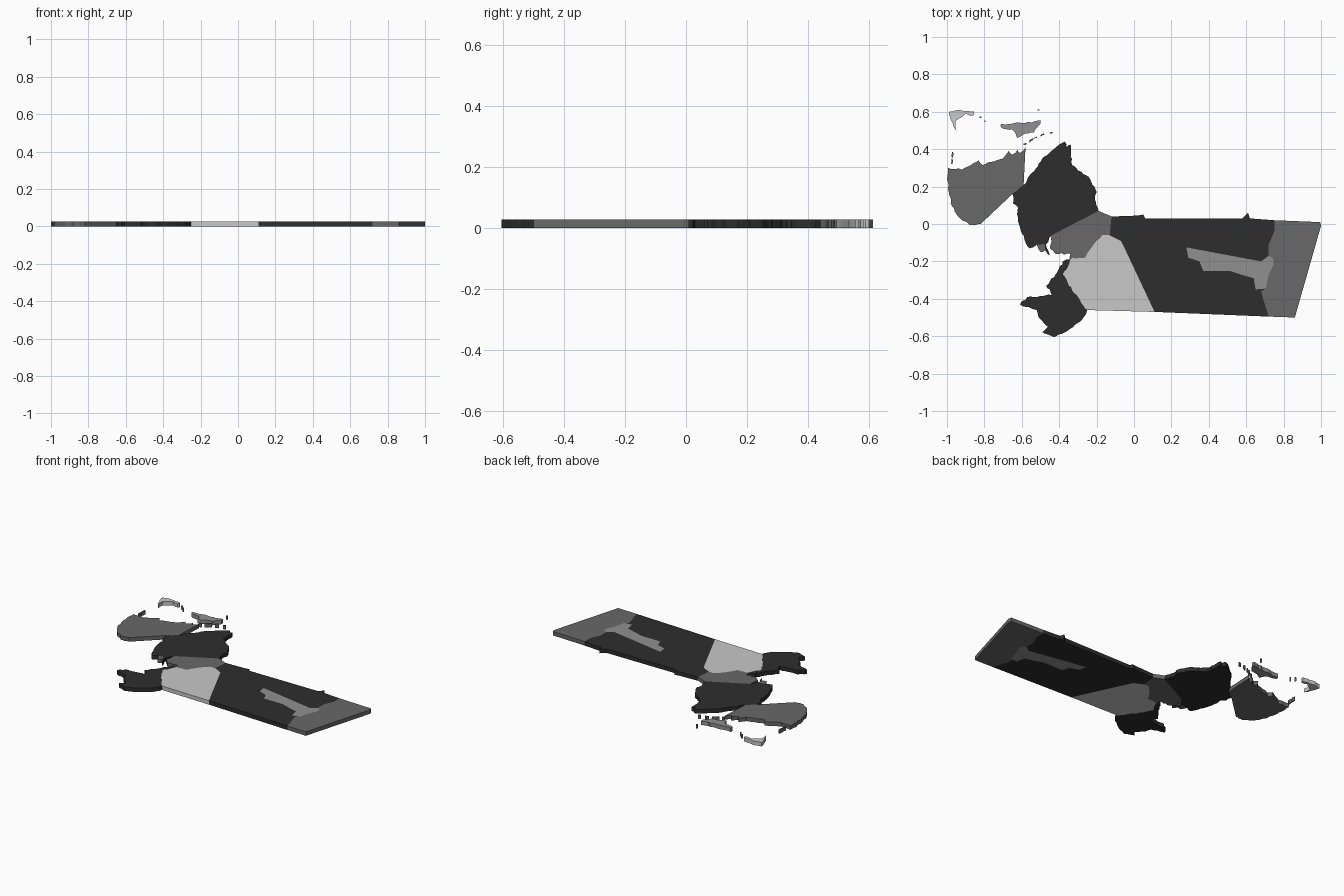
import bpy, bmesh, math, random
from mathutils import Vector

if "Cube" in bpy.data.objects:
    bpy.data.objects.remove(bpy.data.objects["Cube"])

random.seed(7)
THICK = 0.027


def material(name, v):
    m = bpy.data.materials.new(name)
    m.diffuse_color = (v, v, v, 1)
    m.use_nodes = True
    m.node_tree.nodes["Principled BSDF"].inputs["Base Color"].default_value = m.diffuse_color
    return m


CHARCOAL = material("charcoal", 0.027)
GREY = material("mid grey", 0.138)
PALE = material("light grey", 0.28)
SILVER = material("silver", 0.58)
WOBBLE = [random.uniform(-0.5, 0.5) for _ in range(211)]


def coast(a, b):
    """Points from a towards b; short western edges become a ragged shoreline.
    The wobble depends only on the edge, so neighbouring regions still match."""
    lo, hi = sorted((a, b))
    dx, dy = hi[0] - lo[0], hi[1] - lo[1]
    length = math.hypot(dx, dy)
    if length < 2 or length > 19 or (lo[0] + hi[0]) / 2 > -18:
        return [a]
    start = int(abs(lo[0] * 31 + lo[1] * 17 + hi[0] * 13 + hi[1] * 7))
    n = max(2, int(length / 1.5))
    inner = []
    for i in range(1, n):
        t, w = i / n, WOBBLE[(start + i) % len(WOBBLE)]
        inner.append((lo[0] + dx * t - dy / length * w,
                      lo[1] + dy * t + dx / length * w))
    return [a] + (inner if lo == a else inner[::-1])


def region(name, mat, pts):
    """Flat slab from an outline given in hundredths of a unit."""
    outline = []
    for i, p in enumerate(pts):
        outline += coast(p, pts[(i + 1) % len(pts)])
    bm = bmesh.new()
    face = bm.faces.new([bm.verts.new((x / 100, y / 100, 0)) for x, y in outline])
    ext = bmesh.ops.extrude_face_region(bm, geom=[face], use_keep_orig=True)
    for v in ext["geom"]:
        if isinstance(v, bmesh.types.BMVert):
            v.co.z = THICK
    bmesh.ops.recalc_face_normals(bm, faces=bm.faces)
    bmesh.ops.triangulate(bm, faces=[f for f in bm.faces if len(f.verts) > 4])
    me = bpy.data.meshes.new(name)
    bm.to_mesh(me)
    bm.free()
    me.materials.append(mat)
    ob = bpy.data.objects.new(name, me)
    bpy.context.collection.objects.link(ob)


# Large eastern plain, wrapped round the inner patch
patch_west = [(70.5, -34.5), (65, -35), (64, -29), (57, -27), (51, -25), (37, -25),
              (35, -20), (29, -18), (28, -12.5), (68, -20), (72, -17)]
region("eastern_plain", CHARCOAL,
       [(-12, 4), (-13, -6), (-7, -9), (-5, -13), (11, -47), (72, -49.5), (69, -40), (68, -36)]
       + patch_west +
       [(72, -11), (75, -4), (75, 2), (62, 3), (61, 6), (59, 4), (58, 3), (25, 3),
        (6, 3), (5, 5), (2, 4.5)])

# Inner patch and far eastern end
patch_east = [(74.5, -18.5), (74.5, -22), (72, -27)]
region("inner_patch", PALE, patch_west + patch_east)
region("eastern_end", GREY,
       [(75, 2), (99.5, 1), (100, -1), (86, -50), (72, -49.5), (69, -40), (68, -36),
        (70.5, -34.5)] + patch_east[::-1] + [(72, -17), (72, -11), (75, -4)])

# Central regions
region("central_plain", SILVER,
       [(-13, -6), (-7, -9), (-5, -13), (11, -47), (-25, -46), (-32, -37), (-38, -27),
        (-33, -18), (-26, -18), (-20, -9), (-17, -6)])
region("central_neck", GREY,
       [(-19, 7), (-12, 4), (-13, -6), (-17, -6), (-20, -9), (-26, -18), (-33, -18),
        (-34, -20), (-34, -16), (-42, -16), (-45, -13), (-44, -6)])

# Western landmasses
region("north_west_land", CHARCOAL,
       [(-65, 16), (-59, 21), (-48, 36), (-43, 40), (-37, 44), (-36, 41), (-34, 42.5),
        (-33, 31.5), (-23.5, 24), (-20, 17), (-21, 13), (-19, 7), (-44, -6), (-47, -11),
        (-45, -17), (-47.5, -14), (-48, -10.5), (-52, -11), (-56, -13), (-60, -5),
        (-62.5, 5), (-62, 9), (-64.7, 11)])
region("small_bay_land", GREY, [(-52, -11), (-48, -10.5), (-47.5, -14), (-50, -15)])
region("south_west_land", CHARCOAL,
       [(-38, -20), (-33, -18), (-38, -27), (-32, -37), (-25, -46), (-27, -50), (-34, -56),
        (-43, -60.5), (-49, -58), (-46, -55), (-51, -50), (-52, -46), (-61, -43),
        (-57, -39), (-44, -38), (-45, -35), (-47, -33), (-42, -27)])
region("far_west_land", GREY,
       [(-99.5, 30), (-92, 29), (-83, 34), (-81, 31.5), (-70, 35), (-67, 39), (-65, 37),
        (-62, 40), (-61, 38), (-58, 41), (-59, 21), (-65, 16), (-82, 0), (-88, -0.5),
        (-93, 3), (-98, 11), (-100, 24)])

# Northern islands
region("north_west_island", SILVER,
       [(-99, 60), (-94, 61), (-85.5, 60), (-86, 58), (-90, 59), (-93.5, 56.5),
        (-95.5, 55), (-95, 50), (-97, 54)])
region("north_island", PALE,
       [(-71, 53.5), (-58, 54), (-50, 55.5), (-50, 53.5), (-53.5, 49), (-58, 48.5),
        (-62.5, 46), (-65, 50.5), (-71, 51.5)])

# Chains of tiny islets: (x1, y1, x2, y2, half width)
islets = [(-56, 44, -52, 46.5, .4), (-50, 47, -48, 48, .35), (-45, 48.5, -43.5, 49, .35),
          (-97.5, 32, -97, 38.5, .3), (-82.5, 57, -81.5, 57, .4), (-80, 55, -79.3, 55, .4),
          (-51.5, 61, -50.5, 61, .35), (-59, 42.5, -57.5, 43, .4)]
for i, (x1, y1, x2, y2, w) in enumerate(islets):
    d = Vector((x2 - x1, y2 - y1)).normalized() * w
    region("islet_%d" % (i + 1), PALE if 4 <= i <= 5 else GREY,
           [(x1 - d.y, y1 + d.x), (x2 - d.y, y2 + d.x), (x2 + d.y, y2 - d.x),
            (x1 + d.y, y1 - d.x)])
